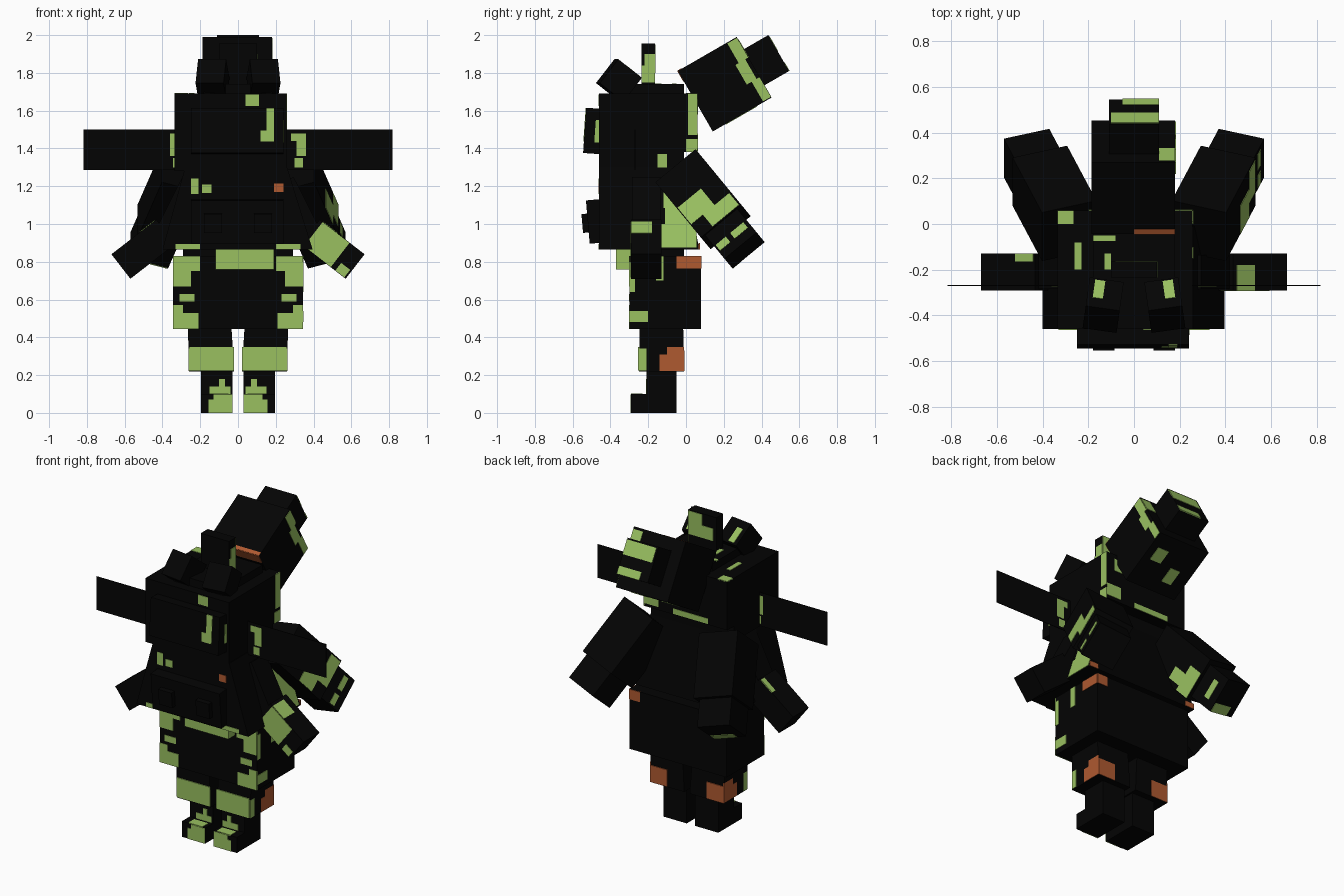
import bpy, bmesh, math
from mathutils import Matrix, Vector


def material(name, rgb):
    m = bpy.data.materials.new(name)
    m.diffuse_color = (*rgb, 1)
    return m


BLACK = material("charcoal_black", (0.0011, 0.0011, 0.0011))
GREEN = material("moss_green", (0.32, 0.53, 0.118))
RUST = material("rust_orange", (0.43, 0.10, 0.030))
ID = Matrix.Identity(4)
FLIP = Matrix.Diagonal((-1, 1, 1, 1))
SIDES = (("right", ID), ("left", FLIP))
T = 0.003  # how far painted plates stand proud


def box(name, lo, hi, mat=BLACK, frame=ID, top=None):
    """Box between two corners; top = (x0, x1, y0, y1) tapers the upper face."""
    bm = bmesh.new()
    bmesh.ops.create_cube(bm, size=1)
    for v in bm.verts:
        up = v.co.z > 0
        p = [hi[i] if v.co[i] > 0 else lo[i] for i in range(3)]
        if top and up:
            p[0] = top[1] if v.co.x > 0 else top[0]
            p[1] = top[3] if v.co.y > 0 else top[2]
        v.co = frame @ Vector(p)
    bmesh.ops.recalc_face_normals(bm, faces=bm.faces)
    me = bpy.data.meshes.new(name)
    bm.to_mesh(me)
    bm.free()
    me.materials.append(mat)
    ob = bpy.data.objects.new(name, me)
    bpy.context.collection.objects.link(ob)
    return ob


def patches(name, axis, at, rects, mat=GREEN, frame=ID):
    """Thin plates on a plane; each rect is (a0, a1, b0, b1) on the other axes."""
    a, b = [i for i in range(3) if i != axis]
    for r in rects:
        lo, hi = [0, 0, 0], [0, 0, 0]
        lo[axis], hi[axis] = at - T, at + T
        lo[a], hi[a], lo[b], hi[b] = r
        box(name, lo, hi, mat, frame)


def frame(origin, x, z):
    """Local frame from an origin, x direction and z direction."""
    z = Vector(z).normalized()
    x = Vector(x)
    x = (x - z * x.dot(z)).normalized()
    m = Matrix((x, z.cross(x), z)).transposed().to_4x4()
    m.translation = origin
    return m


def tilt(origin, degrees):
    return Matrix.Translation(origin) @ Matrix.Rotation(math.radians(degrees), 4, 'X')


# legs, feet and knee guards
for side, F in SIDES:
    box(side + "_lower_leg", (0.03, -0.21, 0), (0.195, -0.05, 0.24), frame=F)
    box(side + "_shoe", (0.03, -0.29, 0), (0.195, -0.20, 0.10), frame=F)
    box(side + "_knee", (0.02, -0.25, 0.22), (0.26, -0.01, 0.46), frame=F,
        top=(0.035, 0.265, -0.245, -0.015))
    patches(side + "_shoe_paint", 1, -0.29, [(0.03, 0.155, 0, 0.07), (0.03, 0.13, 0.07, 0.098)], frame=F)
    patches(side + "_shoe_top_paint", 2, 0.10, [(0.05, 0.15, -0.29, -0.23)], frame=F)
    patches(side + "_shin_paint", 1, -0.21, [(0.04, 0.15, 0.1, 0.14), (0.07, 0.10, 0.14, 0.18)], frame=F)
    patches(side + "_knee_paint", 1, -0.25, [(0.022, 0.256, 0.225, 0.35)], frame=F)
    patches(side + "_knee_side_paint", 0, 0.26, [(-0.25, -0.21, 0.225, 0.34)], frame=F)
    patches(side + "_knee_rust", 0, 0.26, [(-0.14, -0.01, 0.222, 0.31), (-0.10, -0.01, 0.31, 0.35)], RUST, F)
    patches(side + "_knee_back_rust", 1, -0.01, [(0.14, 0.26, 0.222, 0.33)], RUST, F)

# skirt with painted patches
box("skirt", (-0.345, -0.30, 0.445), (0.345, 0.08, 0.83))
box("waist", (-0.29, -0.28, 0.80), (0.29, -0.01, 0.92))
box("belt_flap", (-0.12, -0.37, 0.76), (0.19, -0.29, 0.90), GREEN)
for side, F in SIDES:
    patches(side + "_skirt_front_paint", 1, -0.30,
            [(0.20, 0.345, 0.75, 0.83), (0.25, 0.345, 0.67, 0.75), (0.23, 0.31, 0.59, 0.63),
             (0.21, 0.345, 0.445, 0.53), (0.29, 0.345, 0.53, 0.57)], frame=F)
    patches(side + "_coat_hem_paint", 1, -0.46, [(0.20, 0.33, 0.866, 0.895)], frame=F)
    patches(side + "_coat_back_rust", 1, 0.07, [(0.33, 0.395, 0.866, 0.90)], RUST, F)
patches("skirt_side_paint", 0, 0.345,
        [(-0.30, -0.20, 0.48, 0.54), (-0.30, -0.27, 0.64, 0.80), (-0.16, -0.12, 0.70, 0.83)])
patches("skirt_side_rust", 0, 0.345, [(-0.05, 0.08, 0.765, 0.83)], RUST)
patches("skirt_back_rust", 1, 0.08, [(0.27, 0.345, 0.765, 0.83)], RUST)

# coat and upper torso
box("coat", (-0.40, -0.46, 0.865), (0.395, 0.07, 1.30), top=(-0.28, 0.26, -0.46, -0.01))
box("torso", (-0.335, -0.46, 1.28), (0.257, -0.01, 1.69))
box("torso_back", (-0.335, -0.02, 1.38), (0.257, 0.06, 1.69))
box("neck", (-0.18, -0.40, 1.68), (0.18, -0.01, 1.74))
patches("torso_side_paint", 0, 0.257,
        [(0.0, 0.06, 1.38, 1.45), (0.01, 0.06, 1.47, 1.69), (-0.15, -0.10, 1.285, 1.37)])
patches("torso_top_paint", 2, 1.69, [(-0.335, -0.265, 0.0, 0.06), (-0.26, -0.23, -0.20, -0.08)])
patches("neck_top_paint", 2, 1.74, [(-0.18, -0.08, -0.075, -0.05), (-0.13, -0.10, -0.20, -0.13)])
patches("torso_back_paint", 1, 0.06,
        [(0.15, 0.257, 1.40, 1.48), (-0.1, 0.0, 1.62, 1.68), (0.1, 0.2, 1.58, 1.66), (-0.2, 0.05, 1.385, 1.42)])
patches("torso_front_paint", 1, -0.46, [(0.04, 0.11, 1.625, 1.685)])
patches("coat_front_paint", 1, -0.46, [(-0.25, -0.21, 1.16, 1.24), (-0.19, -0.14, 1.165, 1.21)])
patches("coat_front_rust", 1, -0.46, [(0.19, 0.24, 1.17, 1.215)], RUST)
# painted rear corner on the sloping coat side
side_frame = frame((0.395, 0, 0.865), (0.435, 0, 0.135), (-0.135, 0, 0.435))
patches("coat_side_paint", 0, 0,
        [(-0.13, 0.055, 0.01, 0.14), (-0.11, 0.02, 0.14, 0.23), (-0.12, -0.03, 0.23, 0.34)], frame=side_frame)

# chest plate, belt box and pouches on the front
C = tilt((0, -0.46, 1.37), -4)
box("chest_plate", (-0.25, -0.085, 0), (0.24, 0.03, 0.24), frame=C)
patches("chest_paint", 1, -0.085, [(0.12, 0.19, 0.06, 0.12), (0.15, 0.19, 0.12, 0.238)], frame=C)
patches("chest_side_paint", 0, 0.24, [(-0.03, -0.005, 0.06, 0.18)], frame=C)
B = tilt((0, -0.46, 0.90), 5)
box("belt_box", (-0.25, -0.05, 0), (0.24, 0.03, 0.23), frame=B)
for side, F in SIDES:
    box(side + "_pouch", (0.085, -0.08, 0.06), (0.18, -0.04, 0.16), frame=F @ B)

# collar flaps at the shoulders
for side, F in SIDES:
    K = F @ Matrix.Translation((0.135, -0.355, 1.76)) @ Matrix.Rotation(math.radians(8), 4, 'Z') \
        @ Matrix.Rotation(math.radians(-38), 4, 'X')
    box(side + "_collar", (-0.075, -0.08, -0.08), (0.075, 0.08, 0.08), frame=K)
    patches(side + "_collar_paint", 2, 0.08, [(0.005, 0.05, -0.03, 0.07)], frame=K)

# head fin standing on the neck
box("head_fin", (-0.10, -0.235, 1.73), (0.10, -0.165, 1.955))
patches("fin_side_paint", 0, 0.10, [(-0.235, -0.165, 1.75, 1.84), (-0.22, -0.165, 1.84, 1.90)])
patches("fin_back_paint", 1, -0.165, [(-0.08, 0.10, 1.80, 1.88), (0.0, 0.10, 1.88, 1.95)])

# thin wing plate through the shoulders
box("wing_plate", (-0.817, -0.272, 1.285), (0.817, -0.268, 1.50))
for side, F in SIDES:
    patches(side + "_wing_paint", 1, -0.27,
            [(0.28, 0.36, 1.44, 1.48), (0.31, 0.36, 1.36, 1.44), (0.30, 0.345, 1.30, 1.35)], frame=F)

# arms
for side, F in SIDES:
    U = F @ frame((0.36, -0.21, 0.935), (0.89, 0, 0.45), (-0.45, 0, 0.89))
    L = F @ frame((0.62, -0.21, 0.775), (0.61, 0, 0.79), (-0.79, 0, 0.61))
    box(side + "_upper_arm", (-0.083, -0.075, -0.03), (0.083, 0.075, 0.31), frame=U)
    box(side + "_forearm", (-0.082, -0.08, 0), (0.082, 0.08, 0.30), frame=L)
    if side == "right":
        patches("forearm_paint", 1, -0.08, [(-0.08, 0.08, 0.10, 0.28), (-0.08, -0.03, 0.01, 0.07)], frame=L)
        patches("forearm_top_paint", 0, 0.082, [(-0.08, 0.03, 0.18, 0.28)], frame=L)
    else:
        patches("forearm_top_spots", 0, 0.082, [(0.045, 0.08, 0.19, 0.29)], frame=L)

# rear pods slanting outward and down
for side, F in SIDES:
    P = F @ frame((0.47, 0.31, 0.86), (0.95, -0.2, 0.24), (-0.32, -0.6, 0.73))
    box(side + "_pod_tip", (-0.105, -0.11, 0), (0.105, 0.11, 0.30), frame=P)
    box(side + "_pod_body", (-0.13, -0.135, 0.17), (0.122, 0.14, 0.57), frame=P)
    if side == "right":
        patches("pod_body_paint", 0, 0.122, [(-0.05, 0.13, 0.175, 0.26), (-0.13, 0.03, 0.26, 0.38)], frame=P)
        patches("pod_tip_paint", 0, 0.105, [(-0.10, -0.03, 0.05, 0.09), (0.0, 0.09, 0.05, 0.09)], frame=P)
    else:
        patches("pod_tip_end_spots", 2, 0, [(-0.10, 0.05, -0.11, -0.05)], frame=P)
        patches("pod_inner_paint", 0, -0.13, [(-0.13, 0.04, 0.175, 0.27), (-0.10, -0.02, 0.27, 0.36)], frame=P)
        patches("pod_tip_inner_paint", 0, -0.105, [(-0.06, 0.06, 0.05, 0.09)], frame=P)

# tilted rear canister with a smaller end block
G = tilt((0, 0.205, 1.74), 30)
box("canister", (-0.187, -0.18, -0.185), (0.18, 0.18, 0.185), frame=G)
box("canister_end", (-0.11, 0.17, -0.11), (0.11, 0.33, 0.11), frame=G)
patches("canister_side_paint", 0, 0.18,
        [(0.13, 0.178, -0.18, -0.06), (0.10, 0.16, -0.06, 0.06), (0.12, 0.178, 0.06, 0.18)], frame=G)
patches("canister_back_paint", 1, 0.18, [(0.11, 0.18, 0.06, 0.17)], frame=G)
patches("canister_under_paint", 2, -0.185, [(0.05, 0.13, 0.0, 0.09), (-0.1, -0.03, -0.1, 0.0)], frame=G)
patches("canister_rust", 1, -0.18, [(0.0, 0.18, 0.12, 0.185)], RUST, G)
patches("canister_top_rust", 2, 0.185, [(0.0, 0.18, -0.18, -0.155)], RUST, G)
patches("end_back_paint", 1, 0.33, [(-0.10, 0.11, 0.01, 0.10), (-0.05, 0.11, -0.11, -0.06)], frame=G)
